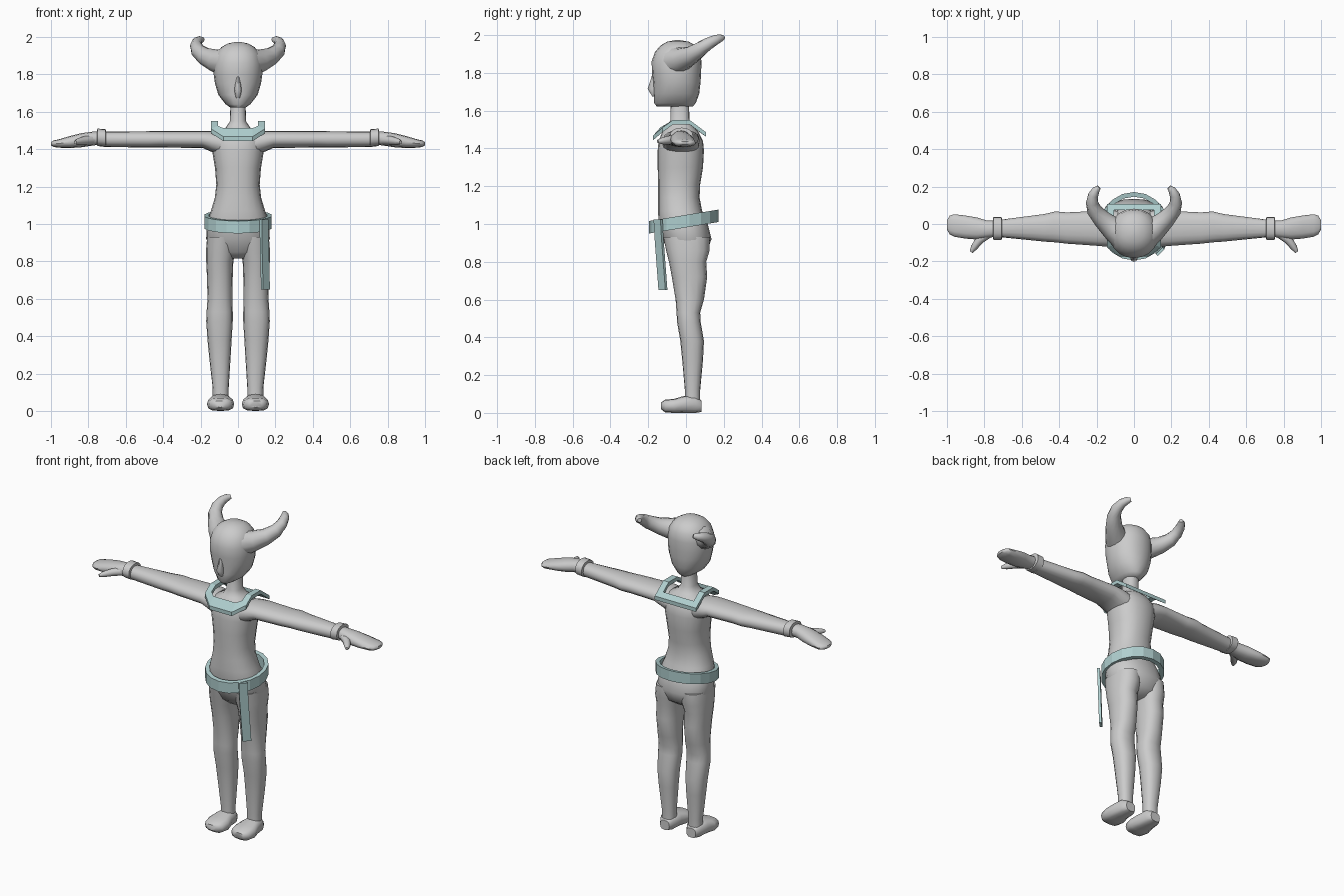
import bpy, bmesh, math
from mathutils import Vector

teal = bpy.data.materials.new("teal")
teal.diffuse_color = (0.43, 0.62, 0.62, 1)


def finish(name, bm, mirror=False, mat=None, smooth=50):
    bmesh.ops.recalc_face_normals(bm, faces=bm.faces)
    mesh = bpy.data.meshes.new(name)
    bm.to_mesh(mesh)
    bm.free()
    ob = bpy.data.objects.new(name, mesh)
    bpy.context.collection.objects.link(ob)
    if mat:
        mesh.materials.append(mat)
    bpy.ops.object.select_all(action='DESELECT')
    ob.select_set(True)
    bpy.context.view_layer.objects.active = ob
    if smooth:
        bpy.ops.object.shade_smooth_by_angle(angle=math.radians(smooth))
    if mirror:
        ob.modifiers.new("mirror", 'MIRROR').use_mirror_merge = False
    return ob


def skin(bm, rings, closed=False):
    """Bridge rings of points; cap the ends unless the chain is closed."""
    vs = [[bm.verts.new(p) for p in r] for r in rings]
    n = len(vs[0])
    for i in range(len(vs) - (0 if closed else 1)):
        a, b = vs[i], vs[(i + 1) % len(vs)]
        for k in range(n):
            bm.faces.new((a[k], a[(k + 1) % n], b[(k + 1) % n], b[k]))
    if not closed:
        bm.faces.new(vs[0])
        bm.faces.new(vs[-1])


def loft(name, axis, rings, n=16, power=2.3, **kw):
    """rings: (position on axis, min a, max a, min b, max b)."""
    out = []
    for t, a0, a1, b0, b1 in rings:
        ring = []
        for k in range(n):
            ang = 2 * math.pi * k / n
            c, s = math.cos(ang), math.sin(ang)
            c = math.copysign(abs(c) ** (2 / power), c)
            s = math.copysign(abs(s) ** (2 / power), s)
            p = [(a0 + a1) / 2 + c * (a1 - a0) / 2, (b0 + b1) / 2 + s * (b1 - b0) / 2]
            p.insert("xyz".index(axis), t)
            ring.append(p)
        out.append(ring)
    bm = bmesh.new()
    skin(bm, out)
    return finish(name, bm, **kw)


def tube(name, pts, n=10, **kw):
    """pts: (x, y, z, radius) along a path."""
    ps = [Vector(p[:3]) for p in pts]
    out = []
    for i, p in enumerate(ps):
        q = (ps[min(i + 1, len(ps) - 1)] - ps[max(i - 1, 0)]).to_track_quat('Z', 'Y')
        out.append([p + q @ Vector((math.cos(a), math.sin(a), 0)) * pts[i][3]
                    for a in (2 * math.pi * k / n for k in range(n))])
    bm = bmesh.new()
    skin(bm, out)
    return finish(name, bm, **kw)


# torso with neck
loft("torso", 'z', [
    (0.815, -0.06, 0.06, -0.05, 0.06), (0.85, -0.14, 0.14, -0.09, 0.11),
    (0.92, -0.17, 0.17, -0.125, 0.135), (1.00, -0.168, 0.168, -0.145, 0.115),
    (1.07, -0.145, 0.145, -0.148, 0.085), (1.14, -0.124, 0.124, -0.147, 0.072),
    (1.21, -0.116, 0.116, -0.147, 0.075), (1.30, -0.123, 0.123, -0.15, 0.09),
    (1.39, -0.138, 0.138, -0.15, 0.095), (1.44, -0.14, 0.14, -0.145, 0.09),
    (1.49, -0.115, 0.115, -0.125, 0.065), (1.515, -0.065, 0.065, -0.10, 0.04),
    (1.55, -0.043, 0.043, -0.083, 0.018), (1.66, -0.04, 0.04, -0.08, 0.016)], n=20)

# legs
loft("leg", 'z', [
    (0.93, 0.01, 0.165, -0.12, 0.125), (0.86, 0.012, 0.171, -0.105, 0.125),
    (0.80, 0.025, 0.17, -0.09, 0.107), (0.72, 0.028, 0.166, -0.075, 0.112),
    (0.60, 0.03, 0.163, -0.055, 0.095), (0.53, 0.028, 0.168, -0.05, 0.075),
    (0.48, 0.028, 0.17, -0.047, 0.078), (0.38, 0.034, 0.163, -0.03, 0.095),
    (0.28, 0.04, 0.153, -0.02, 0.09), (0.12, 0.05, 0.135, -0.006, 0.075),
    (0.05, 0.05, 0.135, -0.006, 0.075)], mirror=True)

# feet
loft("foot", 'y', [
    (-0.132, 0.06, 0.13, 0.02, 0.055), (-0.11, 0.03, 0.155, 0.002, 0.07),
    (-0.06, 0.02, 0.166, 0.0, 0.075), (-0.01, 0.035, 0.152, 0.0, 0.09),
    (0.05, 0.04, 0.145, 0.0, 0.09), (0.082, 0.06, 0.125, 0.005, 0.065)],
    n=12, power=2.8, mirror=True)

# arms, cuffs and hands
loft("arm", 'x', [
    (0.08, -0.125, 0.07, 1.36, 1.49), (0.14, -0.122, 0.073, 1.385, 1.498),
    (0.19, -0.117, 0.07, 1.407, 1.498), (0.36, -0.105, 0.062, 1.408, 1.497),
    (0.42, -0.098, 0.067, 1.409, 1.497), (0.48, -0.094, 0.053, 1.409, 1.496),
    (0.72, -0.07, 0.022, 1.412, 1.494)], mirror=True)
loft("cuff", 'x', [
    (0.705, -0.07, 0.02, 1.42, 1.49), (0.708, -0.085, 0.038, 1.412, 1.507),
    (0.752, -0.085, 0.038, 1.417, 1.51), (0.755, -0.065, 0.02, 1.43, 1.49)],
    smooth=35, mirror=True)
loft("hand", 'x', [
    (0.74, -0.068, 0.018, 1.425, 1.495), (0.785, -0.075, 0.018, 1.418, 1.493),
    (0.84, -0.083, 0.035, 1.410, 1.485), (0.90, -0.078, 0.045, 1.406, 1.47),
    (0.96, -0.068, 0.052, 1.408, 1.452), (0.985, -0.055, 0.045, 1.412, 1.447),
    (1.0, -0.03, 0.02, 1.42, 1.438)], n=12, mirror=True)
tube("thumb", [
    (0.78, -0.05, 1.45, 0.026), (0.825, -0.085, 1.445, 0.023),
    (0.855, -0.125, 1.44, 0.018), (0.87, -0.15, 1.437, 0.009)], n=8, mirror=True)

# head, nose and horns
loft("head", 'z', [
    (1.622, -0.04, 0.04, -0.155, 0.035), (1.64, -0.066, 0.066, -0.168, 0.052),
    (1.69, -0.105, 0.105, -0.172, 0.07), (1.75, -0.123, 0.123, -0.174, 0.077),
    (1.80, -0.13, 0.13, -0.18, 0.08), (1.86, -0.13, 0.13, -0.182, 0.082),
    (1.91, -0.118, 0.118, -0.165, 0.075), (1.945, -0.09, 0.09, -0.135, 0.05),
    (1.965, -0.055, 0.055, -0.1, 0.015), (1.973, -0.015, 0.015, -0.06, -0.03)],
    n=20, power=2.15)
loft("nose", 'z', [
    (1.675, -0.012, 0.012, -0.178, -0.15), (1.715, -0.02, 0.02, -0.203, -0.15),
    (1.79, -0.008, 0.008, -0.179, -0.15)], n=8)
tube("horn", [
    (0.05, -0.065, 1.86, 0.085), (0.12, -0.02, 1.872, 0.062),
    (0.175, 0.03, 1.895, 0.048), (0.213, 0.075, 1.925, 0.04),
    (0.224, 0.115, 1.953, 0.033), (0.218, 0.155, 1.974, 0.027),
    (0.203, 0.182, 1.984, 0.021), (0.188, 0.197, 1.988, 0.012)], n=12, mirror=True)

# belt, a faceted ring sloping up to the back
sections = []
for k in range(18):
    ang = 2 * math.pi * k / 18
    sec = []
    for r, h in ((0.183, -0.033), (0.183, 0.033), (0.158, 0.033), (0.158, -0.033)):
        x, y = r * math.sin(ang), -0.012 - r * math.cos(ang)
        sec.append((x, y, 1.015 + 0.165 * y + h))
    sections.append(sec)
bm = bmesh.new()
skin(bm, sections, closed=True)
finish("belt", bm, mat=teal, smooth=0)

# hanging belt end
t, nrm = Vector((0.7, 0.7, 0)), Vector((0.7, -0.7, 0))
bm = bmesh.new()
skin(bm, [[c + t * a + nrm * b for a, b in
           ((-0.026, -0.008), (0.026, -0.008), (0.026, 0.008), (-0.026, 0.008))]
          for c in (Vector((0.14, -0.148, 1.025)), Vector((0.14, -0.143, 0.93)),
                    Vector((0.147, -0.122, 0.65)))])
finish("belt_end", bm, mat=teal, smooth=0)

# collar draped over the shoulders: outer and inner edge of the right half
half = [((0.078, -0.175, 1.467), (0.078, -0.135, 1.512)),
        ((0.145, -0.125, 1.51), (0.107, -0.112, 1.525)),
        ((0.145, -0.07, 1.55), (0.107, -0.07, 1.55)),
        ((0.145, 0.02, 1.55), (0.107, 0.02, 1.55)),
        ((0.145, 0.107, 1.485), (0.107, 0.075, 1.508))]
flip = lambda p: (-p[0], p[1], p[2])
loop = half + [(flip(o), flip(i)) for o, i in reversed(half)]
down = Vector((0, 0, -0.024))
bm = bmesh.new()
skin(bm, [[Vector(o), Vector(i), Vector(i) + down, Vector(o) + down] for o, i in loop], closed=True)
finish("collar", bm, mat=teal, smooth=0)
